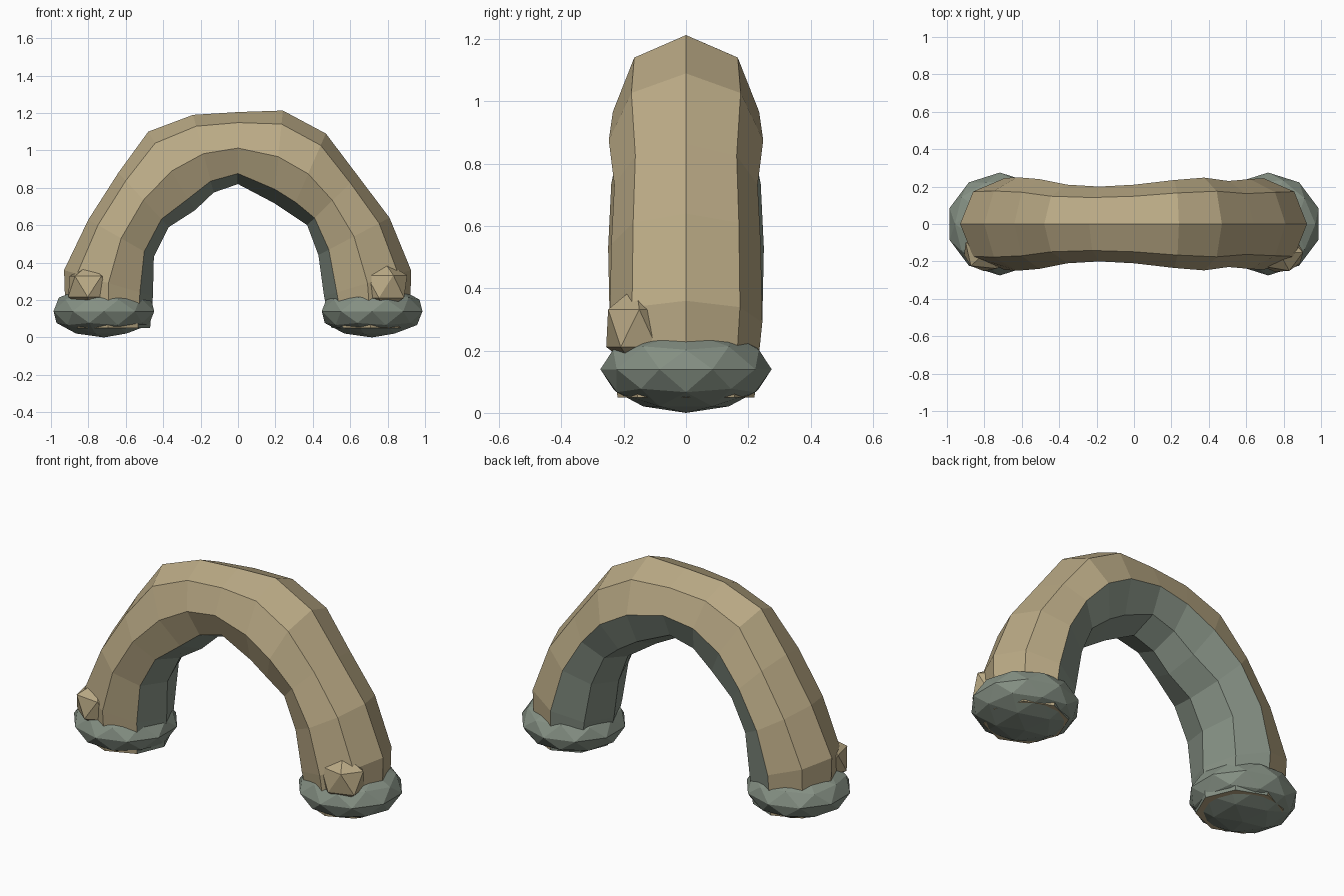
import bpy, bmesh
from math import sin, cos, pi
from mathutils import Vector, Matrix

if "Cube" in bpy.data.objects:
    bpy.data.objects.remove(bpy.data.objects["Cube"])


def material(name, rgb):
    m = bpy.data.materials.new(name)
    m.diffuse_color = (*rgb, 1)
    m.use_nodes = True
    m.node_tree.nodes["Principled BSDF"].inputs["Base Color"].default_value = m.diffuse_color
    return m


sand = material("sandstone", (0.49, 0.40, 0.235))
moss = material("grey_green_stone", (0.235, 0.28, 0.23))


def finish(bm, name, mats):
    bmesh.ops.recalc_face_normals(bm, faces=bm.faces)
    me = bpy.data.meshes.new(name)
    bm.to_mesh(me)
    bm.free()
    for m in mats:
        me.materials.append(m)
    ob = bpy.data.objects.new(name, me)
    bpy.context.collection.objects.link(ob)
    return ob


def rock(name, centre, radii, subdiv, mat, turn=0):
    bm = bmesh.new()
    bmesh.ops.create_icosphere(bm, subdivisions=subdiv, radius=1)
    bmesh.ops.transform(bm, verts=bm.verts, matrix=Matrix.LocRotScale(
        Vector(centre), None, Vector(radii)) @ Matrix.Rotation(turn, 4, 'Z'))
    return finish(bm, name, [mat])


# Arch stations: outer x, outer z, inner x, inner z, half depth
stations = [
    (-.92, .05, -.47, .05, .22), (-.93, .36, -.455, .22, .245),
    (-.80, .63, -.45, .43, .25), (-.64, .88, -.37, .59, .24),
    (-.48, 1.10, -.23, .68, .21), (-.24, 1.19, -.13, .775, .20),
    (0, 1.205, 0, .82, .21), (.24, 1.213, .19, .72, .235),
    (.47, 1.09, .28, .66, .248), (.64, .865, .37, .60, .23),
    (.81, .64, .43, .44, .24), (.925, .36, .46, .22, .245),
    (.92, .05, .50, .05, .22)]

# Octagonal swept arch; the underside strips are grey
N = 8
bm = bmesh.new()
rings = []
for ox, oz, ix, iz, w in stations:
    outer, inner = Vector((ox, 0, oz)), Vector((ix, 0, iz))
    mid, half = (outer + inner) / 2, (outer - inner) / 2
    rings.append([bm.verts.new(mid + half * cos(k * 2 * pi / N)
                               + Vector((0, -w * sin(k * 2 * pi / N), 0)))
                  for k in range(N)])
for a, b in zip(rings, rings[1:]):
    for k in range(N):
        j = (k + 1) % N
        f = bm.faces.new((a[k], a[j], b[j], b[k]))
        f.material_index = 1 if k in (3, 4, 5) else 0
bm.faces.new(rings[0])
bm.faces.new(rings[-1])
finish(bm, "arch", [sand, moss])

# Flattened boulders under the legs
for side, s in (("left", -1), ("right", 1)):
    rock(side + "_base_rock", (.717 * s, 0, .14), (.283, .275, .14), 2, moss)

# Small stones leaning on the front of each leg
rock("left_small_stone", (-.79, -.145, .272), (.135, .12, .125), 1, sand, 0.2)
rock("right_small_stone", (.78, -.16, .272), (.14, .11, .135), 1, sand, 0.1)
